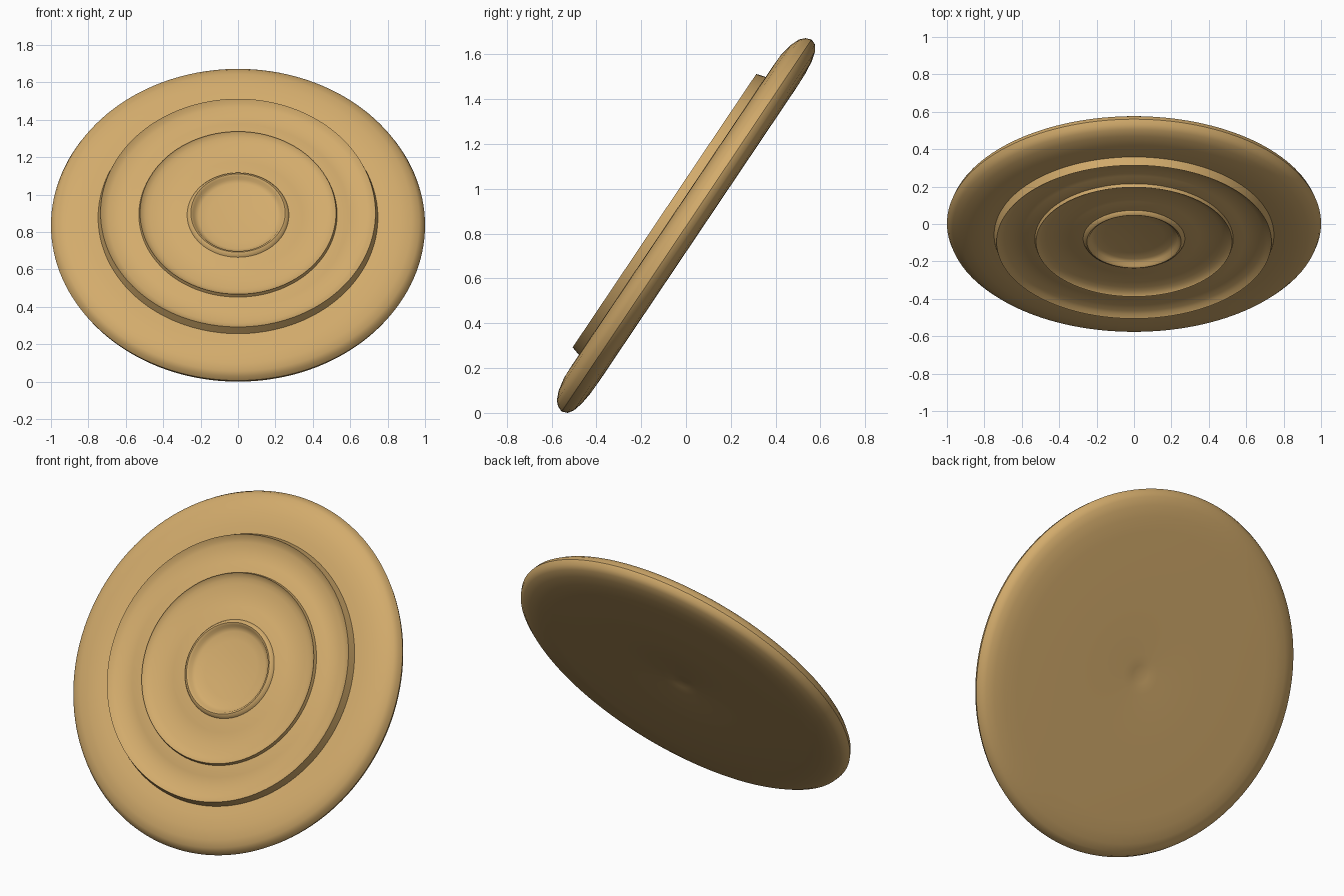
import bpy, bmesh, math
from mathutils import Matrix

if "Cube" in bpy.data.objects:
    bpy.data.objects.remove(bpy.data.objects["Cube"])

SEG = 144
TILT = math.radians(56.1)

tan = bpy.data.materials.new("warm tan")
tan.diffuse_color = (0.65, 0.41, 0.15, 1)
tan.use_nodes = True
tan.node_tree.nodes["Principled BSDF"].inputs["Base Color"].default_value = tan.diffuse_color


def scallop(r0, r1, top, depth, n=10):
    """Shallow concave groove between two ridges of equal height."""
    pts = []
    for i in range(1, n):
        t = i / n
        pts.append((r0 + (r1 - r0) * t, top - depth * math.sin(math.pi * t) ** 0.8))
    return pts


# Half profile (radius, height): front centre, out over the rim, to back centre
profile = [(0, 0.072), (0.08, 0.076), (0.16, 0.080), (0.21, 0.086), (0.232, 0.095),
           (0.240, 0.110), (0.252, 0.117), (0.264, 0.111), (0.272, 0.098)]
profile += scallop(0.272, 0.520, 0.108, 0.020)[1:]          # inner groove
profile += [(0.518, 0.112), (0.524, 0.119), (0.530, 0.100)]  # middle ridge
profile += scallop(0.530, 0.735, 0.112, 0.024)[1:]          # outer groove
profile += [(0.735, 0.119), (0.748, 0.074)]                 # outer step
profile += [(0.80, 0.077), (0.87, 0.075), (0.93, 0.063), (0.97, 0.046), (0.99, 0.026),
            (1.0, 0.0), (0.99, -0.026), (0.965, -0.043), (0.92, -0.055), (0.86, -0.062),
            (0.78, -0.064), (0.4, -0.064), (0.11, -0.063), (0.05, -0.060), (0, -0.053)]

# Lathe the profile into a disc
bm = bmesh.new()
vs = [bm.verts.new((r, 0, h)) for r, h in profile]
es = [bm.edges.new(p) for p in zip(vs, vs[1:])]
bmesh.ops.spin(bm, geom=vs + es, cent=(0, 0, 0), axis=(0, 0, 1),
               angle=math.tau, steps=SEG, use_duplicate=False)
bmesh.ops.remove_doubles(bm, verts=bm.verts, dist=1e-4)
bmesh.ops.recalc_face_normals(bm, faces=bm.faces)

# Lean it back and stand it on the ground
bmesh.ops.transform(bm, matrix=Matrix.Rotation(TILT, 4, 'X'), verts=bm.verts)
low = min(v.co.z for v in bm.verts)
ys = [v.co.y for v in bm.verts]
bmesh.ops.translate(bm, vec=(0, -(min(ys) + max(ys)) / 2, -low), verts=bm.verts)

mesh = bpy.data.meshes.new("ridged_disc")
bm.to_mesh(mesh)
bm.free()
mesh.materials.append(tan)
disc = bpy.data.objects.new("ridged_disc", mesh)
bpy.context.collection.objects.link(disc)
bpy.context.view_layer.objects.active = disc
disc.select_set(True)
bpy.ops.object.shade_smooth_by_angle(angle=math.radians(40))
